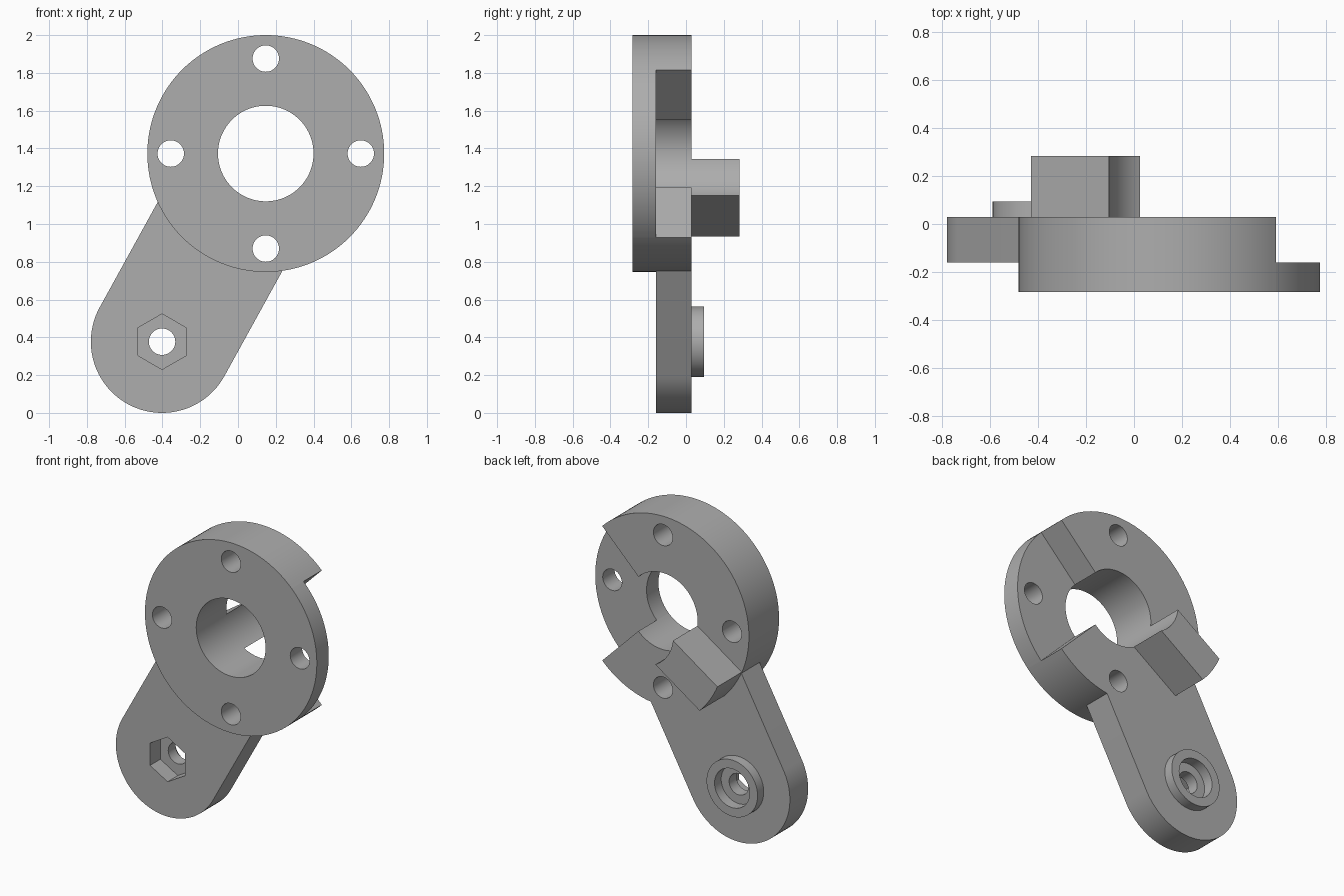
import bpy, bmesh
from math import sin, cos, pi, radians, asin, atan2, hypot

cube = bpy.data.objects.get("Cube")
if cube:
    bpy.data.objects.remove(cube, do_unlink=True)

grey = bpy.data.materials.new("plain grey")
grey.use_nodes = True
colour = (0.42, 0.42, 0.42, 1)
grey.diffuse_color = colour
grey.node_tree.nodes["Principled BSDF"].inputs["Base Color"].default_value = colour

HUB, HUB_R, BORE_R = (0.147, 1.373), 0.627, 0.253
PIVOT, ARM_R, BOLT_R = (-0.402, 0.377), 0.377, 0.07
FRONT, STEP, BACK, TIP = -0.284, -0.16, 0.03, 0.284
OUT = 0.5     # safe distance beyond the part for through cuts


def arc(centre, r, a0, a1, n):
    """Points of an arc in the x-z plane."""
    return [(centre[0] + r * cos(a0 + (a1 - a0) * i / n),
             centre[1] + r * sin(a0 + (a1 - a0) * i / n)) for i in range(n + 1)]


def circle(centre, r, n=96, turn=0):
    return arc(centre, r, turn, turn + 2 * pi, n)[:-1]


def prism(name, outline, y0, y1):
    """Extrude an x-z outline from y0 to y1."""
    bm = bmesh.new()
    face = bm.faces.new([bm.verts.new((x, y0, z)) for x, z in outline])
    moved = bmesh.ops.extrude_face_region(bm, geom=[face])["geom"]
    bmesh.ops.translate(bm, vec=(0, y1 - y0, 0),
                        verts=[v for v in moved if isinstance(v, bmesh.types.BMVert)])
    bmesh.ops.recalc_face_normals(bm, faces=bm.faces)
    mesh = bpy.data.meshes.new(name)
    bm.to_mesh(mesh)
    bm.free()
    mesh.materials.append(grey)
    ob = bpy.data.objects.new(name, mesh)
    bpy.context.collection.objects.link(ob)
    return ob


def combine(body, tool, operation):
    """Apply a boolean and discard the tool."""
    mod = body.modifiers.new(operation.title(), "BOOLEAN")
    mod.operation, mod.object, mod.solver = operation, tool, "EXACT"
    tool.hide_render = True
    bpy.ops.object.select_all(action="DESELECT")
    bpy.context.view_layer.objects.active = body
    body.select_set(True)
    bpy.ops.object.modifier_apply(modifier=mod.name)
    bpy.data.objects.remove(tool, do_unlink=True)


# Round flange
body = prism("flanged_lever_arm", circle(HUB, HUB_R, 128), FRONT, BACK)

# Arm with a rounded end around the pivot, running up into the flange
dx, dz = HUB[0] - PIVOT[0], HUB[1] - PIVOT[1]
lean, reach = atan2(dz, dx), hypot(dx, dz) * 0.8
end = arc(PIVOT, ARM_R, lean + pi / 2, lean + 3 * pi / 2, 48)
shift = (reach * cos(lean), reach * sin(lean))
outline = end + [(p[0] + shift[0], p[1] + shift[1]) for p in (end[-1], end[0])]
combine(body, prism("arm", outline, STEP, BACK), "UNION")

# Rear drive lug, parallel sided with a curved outer end
axis, half = radians(214), 0.116
spread = asin(half / HUB_R)
outer = arc(HUB, HUB_R - 0.001, axis - spread, axis + spread, 12)
inset = HUB_R * cos(spread) - 0.1
lug = outer + [(p[0] - inset * cos(axis), p[1] - inset * sin(axis))
               for p in (outer[-1], outer[0])]
combine(body, prism("drive_lug", lug, BACK - 0.05, TIP), "UNION")

# Raised ring behind the pivot
combine(body, prism("pivot_boss", circle(PIVOT, 0.186), BACK - 0.04, 0.094), "UNION")

# Bore, four mounting holes and quarter-sector recess
combine(body, prism("bore", circle(HUB, BORE_R), -OUT, OUT), "DIFFERENCE")
for k in range(4):
    a = k * pi / 2
    spot = (HUB[0] + 0.503 * cos(a), HUB[1] + 0.503 * sin(a))
    combine(body, prism("mount_hole", circle(spot, BOLT_R, 48), -OUT, OUT), "DIFFERENCE")
wedge = [HUB, (HUB[0] + 1, HUB[1] - 1), (HUB[0] + 1, HUB[1] + 1)]
combine(body, prism("recess", wedge, STEP, OUT), "DIFFERENCE")

# Pivot: bolt hole, front hexagonal pocket, rear counterbore
combine(body, prism("bolt_hole", circle(PIVOT, BOLT_R, 48), -OUT, OUT), "DIFFERENCE")
combine(body, prism("hex_pocket", circle(PIVOT, 0.147, 6, pi / 2), -OUT, -0.053), "DIFFERENCE")
combine(body, prism("counterbore", circle(PIVOT, 0.128, 64), 0.025, OUT), "DIFFERENCE")

body.select_set(True)
bpy.ops.object.shade_smooth_by_angle(angle=radians(30))
